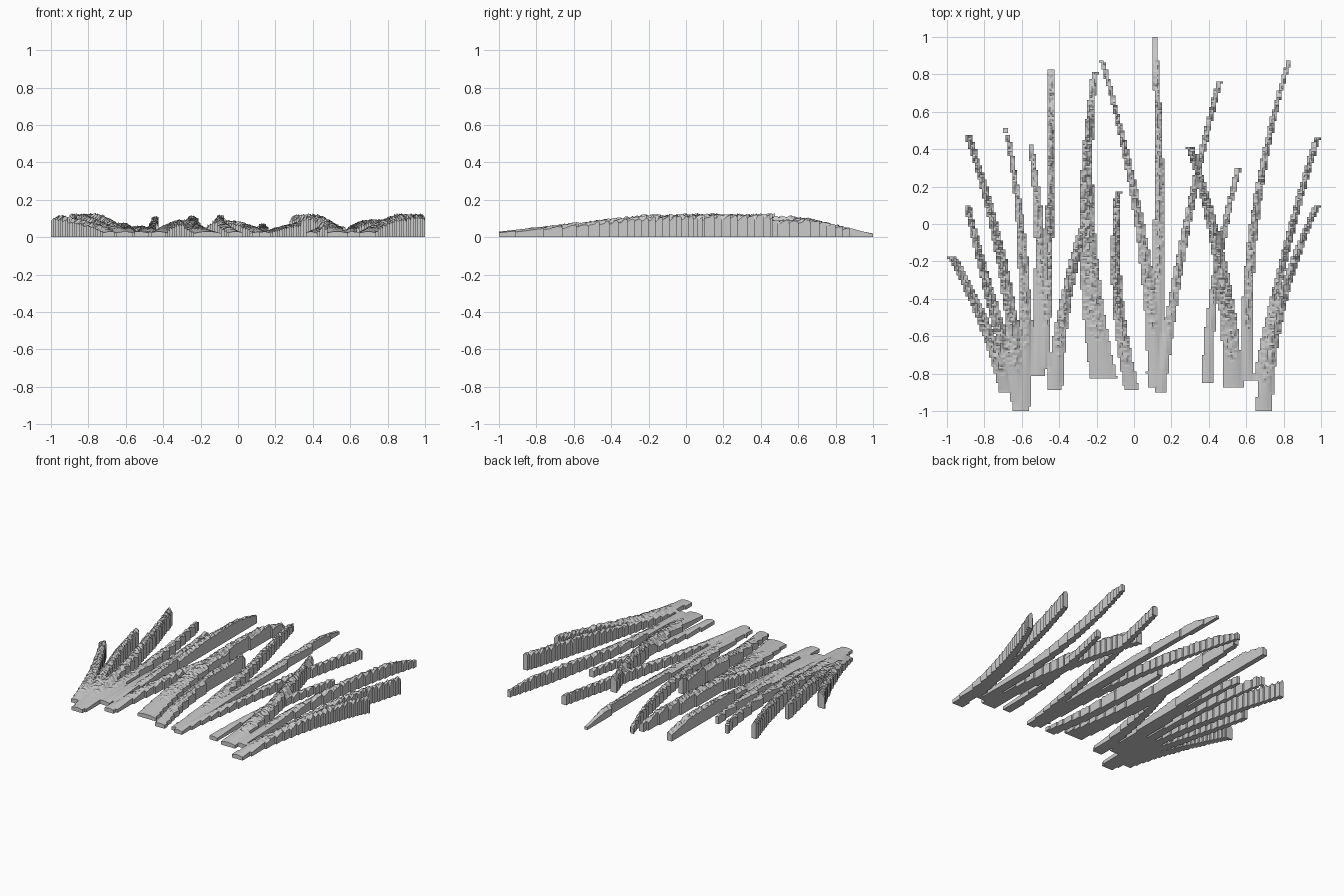
import bpy, bmesh, math, random

if "Cube" in bpy.data.objects:
    bpy.data.objects.remove(bpy.data.objects["Cube"])

random.seed(4)
CELL = 0.0125  # stepped outline size

# Blades: base x, base y, middle x, tip x, tip y, base width, tip width, ridge height
LEFT = [
    (-.68, -.90, -.80, -.975, -.17, .08, .05, .115),
    (-.63, -.86, -.77, -.89, .10, .08, .035, .12),
    (-.62, -.95, -.70, -.89, .48, .08, .035, .125),
    (-.605, -1.0, -.59, -.675, .47, .095, .025, .075),
    (-.525, -.81, -.50, -.555, .43, .10, .03, .06),
    (-.48, -.78, -.45, -.44, .83, .05, .035, .11),
]
MIDDLE = [
    (-.425, -.89, -.36, -.23, .12, .085, .04, .09),
    (-.16, -.83, -.25, -.21, .81, .14, .035, .11),
    (-.01, -.89, -.09, -.085, .18, .08, .035, .115),
    (.12, -.88, .03, -.175, .88, .09, .02, .09),
    (.11, -.80, .135, .11, 1.0, .085, .03, .07),
    (.14, -.90, .27, .455, .76, .06, .03, .08),
]
RIGHT = [
    (.53, -.88, .465, .30, .41, .11, .04, .12),
    (.39, -.85, .44, .56, .30, .06, .03, .06),
    (.61, -.84, .645, .83, .88, .07, .025, .095),
    (.66, -.84, .80, .98, .46, .05, .035, .125),
    (.695, -1.0, .78, .98, .10, .09, .035, .12),
]


def blade_cells(b):
    """Yield (column, row, height) for one curved blade."""
    x0, y0, xm, x1, y1, w0, w1, top = b
    for j in range(round(y0 / CELL), round(y1 / CELL)):
        y = (j + .5) * CELL
        t = min(1, max(0, (y - y0) / (y1 - y0)))
        x = x0*(1-t)*(1-2*t) + 4*xm*t*(1-t) + x1*t*(2*t-1)
        half = (w0 + (w1 - w0) * min(1, t * 1.1)) / 2
        h = .03 + (top - .03) * min(1, 1.5 * t)
        h = min(h, .03 + .11 * (y + 1), .12 * (1.08 - y) / .5)
        for i in range(round((x - half) / CELL), max(round((x + half) / CELL), round((x - half) / CELL) + 2)):
            off = min(1, abs((i + .5) * CELL - x) / half)
            yield i, j, h * (1 - .3 * off * off)


# Merge crossing blades: each cell keeps its tallest blade
cells = {}
names = []
for side, group in (("left", LEFT), ("middle", MIDDLE), ("right", RIGHT)):
    for n, b in enumerate(group):
        name = f"grass_blade_{side}_{n + 1}"
        names.append(name)
        for i, j, h in blade_cells(b):
            if h > cells.get((i, j), (0, ""))[0]:
                cells[i, j] = (h, name)
# Loose scrap beyond one tip
names.append("grass_scrap")
for i in (-56, -55):
    for j in (39, 40):
        cells[i, j] = (.06, "grass_scrap")

# Ragged top surface shared by all blades
heights = {}
for i, j in cells:
    for c in ((i, j), (i + 1, j), (i, j + 1), (i + 1, j + 1)):
        if c not in heights:
            near = [cells[c[0] + a, c[1] + d][0] for a in (-1, 0) for d in (-1, 0)
                    if (c[0] + a, c[1] + d) in cells]
            m = sum(near) / len(near)
            heights[c] = m * random.uniform(.93, 1.09) if m > .045 else m


def build(name):
    bm = bmesh.new()
    verts = {}

    def v(c, up):
        if (c, up) not in verts:
            verts[c, up] = bm.verts.new((c[0]*CELL, c[1]*CELL, heights[c] if up else 0))
        return verts[c, up]

    for (i, j), (h, owner) in cells.items():
        if owner != name:
            continue
        ring = [(i, j), (i + 1, j), (i + 1, j + 1), (i, j + 1)]
        bm.faces.new([v(c, True) for c in ring])
        bm.faces.new([v(c, False) for c in reversed(ring)])
        # Upright walls only on the outer outline
        for k, (a, d) in enumerate(((0, -1), (1, 0), (0, 1), (-1, 0))):
            if (i + a, j + d) not in cells:
                p, q = ring[k], ring[(k + 1) % 4]
                bm.faces.new((v(p, False), v(q, False), v(q, True), v(p, True)))
    mesh = bpy.data.meshes.new(name)
    bm.to_mesh(mesh)
    bm.free()
    bpy.context.collection.objects.link(bpy.data.objects.new(name, mesh))


for name in names:
    build(name)
